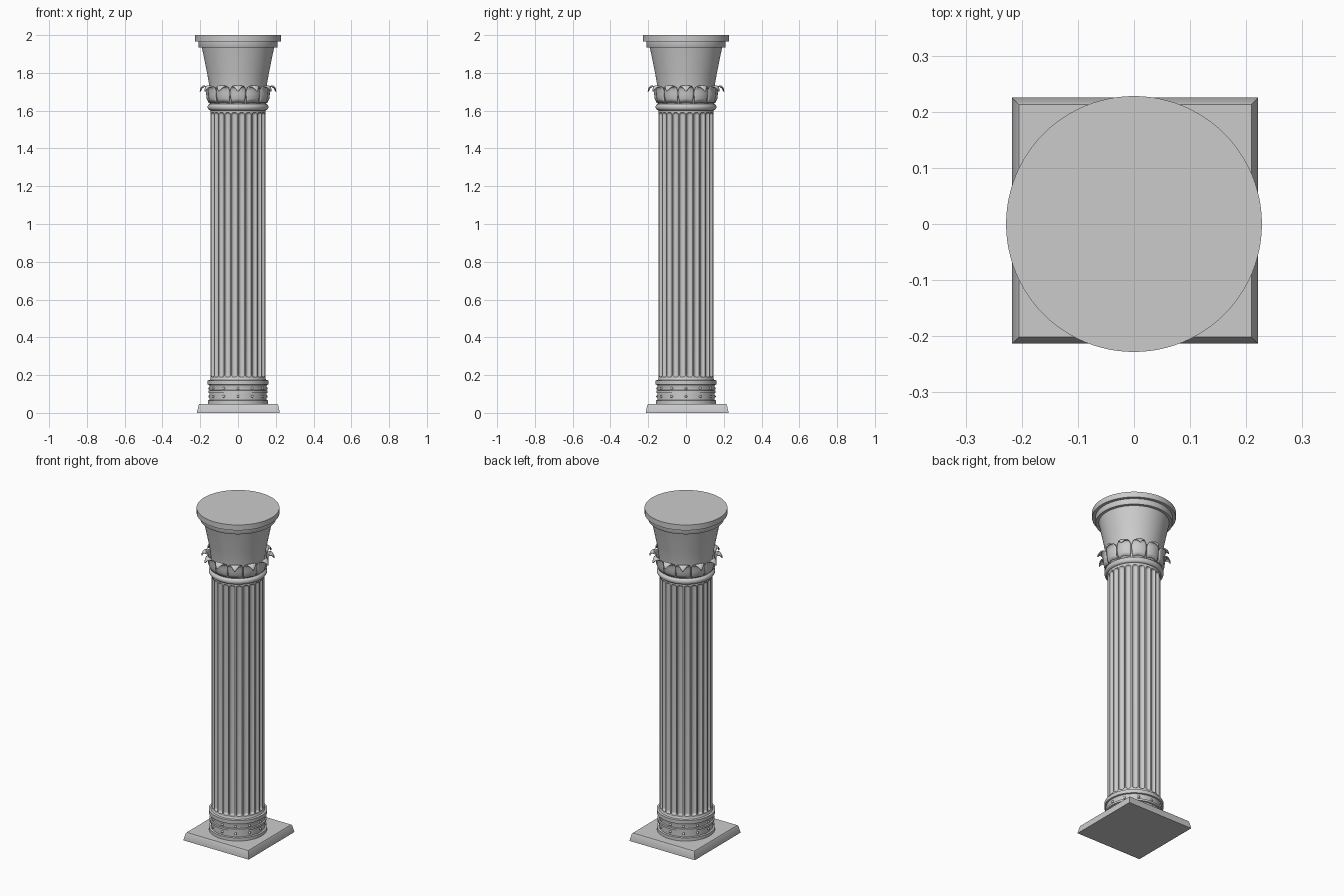
import bpy, bmesh, math
from math import sin, cos, pi, sqrt

if "Cube" in bpy.data.objects:
    bpy.data.objects.remove(bpy.data.objects["Cube"])


def make(name, bm, angle=35):
    bmesh.ops.recalc_face_normals(bm, faces=bm.faces)
    me = bpy.data.meshes.new(name)
    bm.to_mesh(me)
    bm.free()
    ob = bpy.data.objects.new(name, me)
    bpy.context.collection.objects.link(ob)
    bpy.ops.object.select_all(action='DESELECT')
    ob.select_set(True)
    bpy.context.view_layer.objects.active = ob
    bpy.ops.object.shade_smooth_by_angle(angle=math.radians(angle))
    return ob


def rings(name, rows, angle=35):
    """Closed stack of vertex rings."""
    bm = bmesh.new()
    vs = [[bm.verts.new(p) for p in row] for row in rows]
    n = len(vs[0])
    for a, b in zip(vs, vs[1:]):
        for i in range(n):
            j = (i + 1) % n
            bm.faces.new((a[i], a[j], b[j], b[i]))
    bm.faces.new(vs[0])
    bm.faces.new(vs[-1])
    return make(name, bm, angle)


def lathe(name, profile, n=96):
    return rings(name, [[(r * cos(2 * pi * i / n), r * sin(2 * pi * i / n), z)
                         for i in range(n)] for r, z in profile])


# square plinth with sloped sides and a softened top edge
cx, cy = 0.002, 0.006
rings("plinth", [[(cx + h * a, cy + h * b, z) for a, b in ((-1, -1), (1, -1), (1, 1), (-1, 1))]
                 for h, z in ((0.219, 0), (0.219, 0.004), (0.211, 0.040), (0.207, 0.047))], 20)

# stepped base mouldings
lathe("base_mouldings", [(0.160, 0.045), (0.160, 0.066), (0.150, 0.068), (0.150, 0.104),
                         (0.157, 0.106), (0.157, 0.118), (0.150, 0.120), (0.150, 0.138),
                         (0.153, 0.148), (0.161, 0.150), (0.161, 0.172), (0.149, 0.174),
                         (0.144, 0.186)])

# small studs in the two base grooves
bm = bmesh.new()
for z in (0.087, 0.130):
    for k in range(12):
        a = 2 * pi * k / 12
        r = bmesh.ops.create_uvsphere(bm, u_segments=10, v_segments=6, radius=0.007)
        bmesh.ops.translate(bm, verts=r["verts"], vec=(0.151 * cos(a), 0.151 * sin(a), z))
make("base_studs", bm)

# fluted shaft: round-ended grooves
FLUTES, SEG, R, Z0, Z1 = 24, 12, 0.145, 0.19, 1.59
half = 0.0145
ends = [half * (1 - cos(pi / 2 * k / 6)) for k in range(7)]
levels = [0.17] + [Z0 + e for e in ends] + [Z1 - e for e in reversed(ends)] + [1.62]
rows = []
for z in levels:
    t = max(Z0 + half - z, z - Z1 + half, 0) / half
    row = []
    for i in range(FLUTES * SEG):
        u = ((i % SEG) / SEG - 0.5) * 2 / 0.8
        r = R - 0.012 * sqrt(max(0, 1 - u * u - t * t))
        a = 2 * pi * (i / SEG) / FLUTES
        row.append((r * cos(a), r * sin(a), z))
    rows.append(row)
rings("fluted_shaft", rows, 30)

# neck ring below the leaves
neck = [(0.145, 1.598)]
neck += [(0.147 + 0.014 * cos(t), 1.619 + 0.017 * sin(t))
         for t in [-pi / 2 + pi * k / 10 for k in range(11)]]
lathe("neck_ring", neck + [(0.150, 1.642), (0.150, 1.655)])

# bell and round abacus
lathe("capital_bell", [(0.146, 1.64), (0.149, 1.70), (0.155, 1.75), (0.164, 1.80), (0.174, 1.85),
                       (0.184, 1.90), (0.192, 1.936)])
lathe("abacus_lower", [(0.208, 1.934), (0.210, 1.937), (0.210, 1.968)])
lathe("abacus_upper", [(0.228, 1.967), (0.228, 2.0)])

# ring of curled leaves: (radius, z, half width)
path = [(0.152, 1.646, 0.033), (0.160, 1.665, 0.036), (0.163, 1.690, 0.039), (0.164, 1.712, 0.039),
        (0.169, 1.727, 0.036), (0.178, 1.734, 0.031), (0.188, 1.733, 0.025), (0.196, 1.725, 0.018),
        (0.201, 1.714, 0.010), (0.203, 1.702, 0.003)]
bm = bmesh.new()
N = 8
for k in range(12):
    a = 2 * pi * k / 12
    grid = []
    for r, z, w in path:
        row = []
        for i in range(N + 1):
            s = 2 * i / N - 1
            x, y = r - 0.010 * s * s * w / 0.039, s * w
            row.append(bm.verts.new((x * cos(a) - y * sin(a), x * sin(a) + y * cos(a),
                                     z - 0.006 * s * s * w / 0.039)))
        grid.append(row)
    for p, q in zip(grid, grid[1:]):
        for i in range(N):
            bm.faces.new((p[i], p[i + 1], q[i + 1], q[i]))
leaves = make("capital_leaves", bm, 40)
mod = leaves.modifiers.new("thickness", 'SOLIDIFY')
mod.thickness = 0.006
mod.offset = -1
